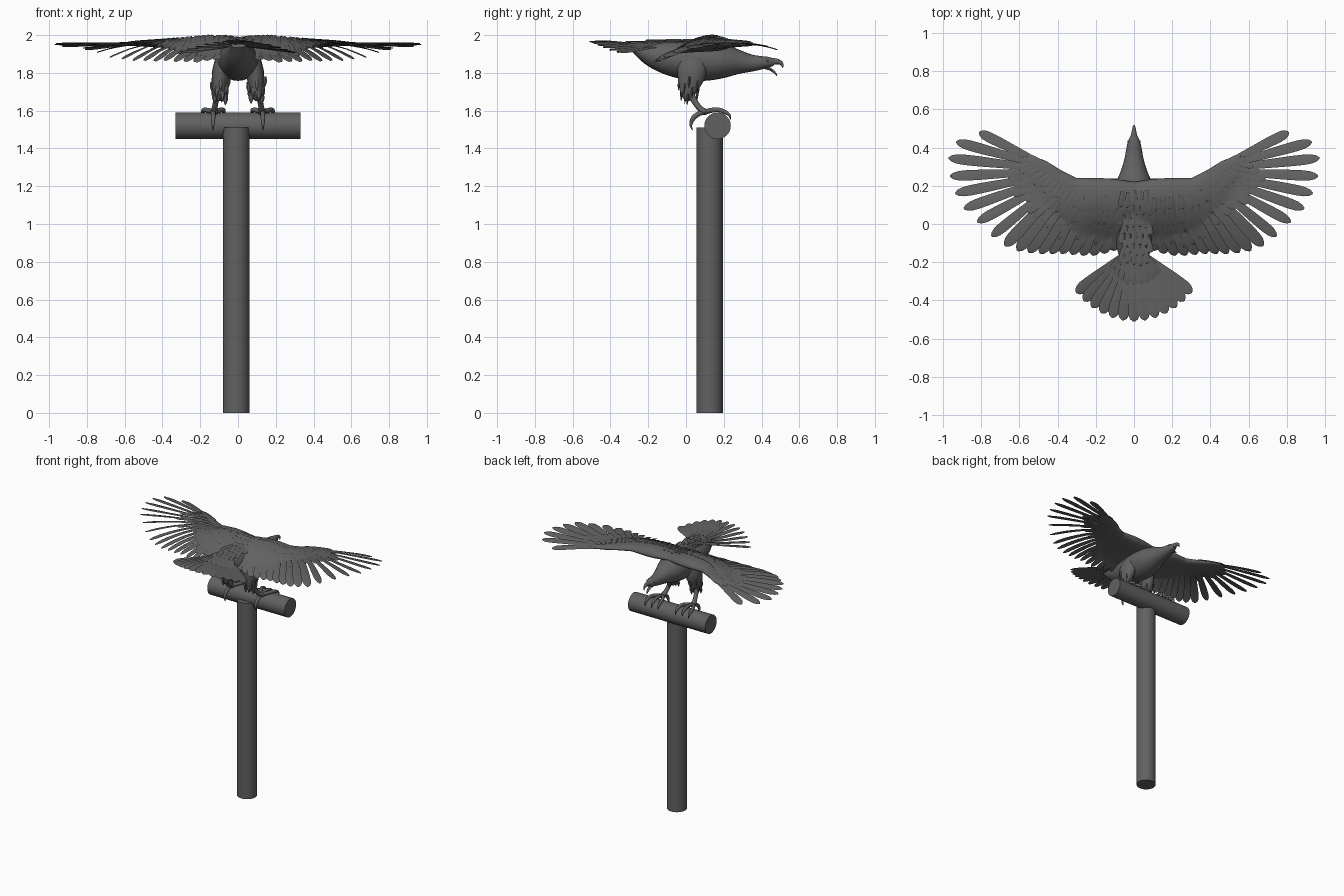
import bpy, bmesh, math, random
from mathutils import Vector

if "Cube" in bpy.data.objects:
    bpy.data.objects.remove(bpy.data.objects["Cube"])

random.seed(4)
grey = bpy.data.materials.new("dark grey")
grey.diffuse_color = (0.12, 0.12, 0.12, 1)
grey.use_nodes = True
grey.node_tree.nodes["Principled BSDF"].inputs["Base Color"].default_value = grey.diffuse_color


def finish(bm, name, angle=40):
    bmesh.ops.recalc_face_normals(bm, faces=bm.faces)
    me = bpy.data.meshes.new(name)
    bm.to_mesh(me)
    bm.free()
    me.materials.append(grey)
    ob = bpy.data.objects.new(name, me)
    bpy.context.collection.objects.link(ob)
    bpy.ops.object.select_all(action='DESELECT')
    ob.select_set(True)
    bpy.context.view_layer.objects.active = ob
    bpy.ops.object.shade_smooth_by_angle(angle=math.radians(angle))
    return ob


def loft(bm, rings):
    vs = [[bm.verts.new(p) for p in r] for r in rings]
    n = len(rings[0])
    for a, b in zip(vs, vs[1:]):
        for i in range(n):
            bm.faces.new((a[i], a[(i + 1) % n], b[(i + 1) % n], b[i]))
    bm.faces.new(vs[0])
    bm.faces.new(vs[-1])


def tube(bm, pts, n=12, sub=4):
    # smooth tube through (x, y, z, half width, half height)
    P = []
    for i in range(len(pts) - 1):
        q = [pts[max(i - 1, 0)], pts[i], pts[i + 1], pts[min(i + 2, len(pts) - 1)]]
        for k in range(sub):
            t = k / sub
            P.append([0.5 * (2 * b + (c - a) * t + (2 * a - 5 * b + 4 * c - d) * t * t
                             + (3 * b - a - 3 * c + d) * t ** 3) for a, b, c, d in zip(*q)])
    P.append(list(pts[-1]))
    rings = []
    for i, p in enumerate(P):
        d = (Vector(P[min(i + 1, len(P) - 1)][:3]) - Vector(P[max(i - 1, 0)][:3])).normalized()
        up = d.cross(Vector((1, 0, 0))).normalized()
        side = up.cross(d)
        c = Vector(p[:3])
        rx, rz = max(p[3], 0.001), max(p[4], 0.001)
        rings.append([c + side * rx * math.cos(a) + up * rz * math.sin(a)
                      for a in (2 * math.pi * j / n for j in range(n))])
    loft(bm, rings)


def feather(bm, s, base, tip, w, zfun, twist=0.006, n=10):
    # thin leaf with a central ridge that follows a height function
    b, t = Vector(base), Vector(tip)
    d = (t - b).normalized()
    side = Vector((-d.y, d.x))
    rings = []
    for i in range(n + 1):
        u = 1 - (1 - i / n) ** 1.5
        c = b.lerp(t, u)
        hw = 0.5 * w * (0.55 + 0.45 * min(u / 0.7, 1))
        if u > 0.84:
            hw *= max(1 - ((u - 0.84) / 0.16) ** 2, 0.02) ** 0.5
        z = zfun(c.x, c.y)
        l, r = c + side * hw, c - side * hw
        k = twist * hw / (0.5 * w)
        rings.append([(s * l.x, l.y, z - k), (s * c.x, c.y, z + 0.004),
                      (s * r.x, r.y, z + k), (s * c.x, c.y, z - 0.002)])
    loft(bm, rings)


# wing surface: camber plus arm thickness between leading and trailing edge
ARM = [(0, .22, -.10, .03), (.1, .235, -.08, .042), (.17, .24, -.07, .044), (.3, .24, -.05, .03),
       (.38, .28, .02, .023), (.46, .33, .1, .017), (.53, .355, .2, .012), (.585, .35, .28, .006)]


def arm(x):
    x = min(max(x, 0), .585)
    for a, b in zip(ARM, ARM[1:]):
        if x <= b[0]:
            t = (x - a[0]) / (b[0] - a[0])
            return [p + (q - p) * t for p, q in zip(a[1:], b[1:])]
    return ARM[-1][1:]


def camber(x, y):
    return 1.952 - 0.85 * max(0, .17 - y) ** 2 - 0.9 * max(0, y - .3) ** 2


def fat(t):
    t = min(max(t, 0), 1)
    return 2.6 * math.sqrt(t) * (1 - t)


def top(x, y):
    l, r, th = arm(x)
    return camber(x, y) + th * fat((l - y) / (l - r)) + 0.004


# perch: upright post and crossbar
def cylinder(name, loc, r, length, rot):
    bpy.ops.mesh.primitive_cylinder_add(vertices=48, radius=r, depth=length, location=loc, rotation=rot)
    ob = bpy.context.object
    ob.name = name
    ob.data.materials.append(grey)
    bpy.ops.object.shade_smooth_by_angle(angle=math.radians(40))


cylinder("perch_post", (-.01, .125, .755), .07, 1.51, (0, 0, 0))
cylinder("perch_crossbar", (0, .167, 1.52), .07, .66, (0, math.pi / 2, 0))

# body, neck and head
bm = bmesh.new()
tube(bm, [(0, -.30, 1.945, .04, .012), (0, -.2, 1.905, .07, .06), (0, -.1, 1.88, .095, .088),
          (0, 0, 1.868, .11, .103), (0, .1, 1.864, .112, .106), (0, .2, 1.862, .098, .09),
          (0, .28, 1.857, .068, .064), (0, .34, 1.852, .05, .047), (0, .39, 1.853, .041, .037),
          (0, .43, 1.856, .032, .03), (0, .462, 1.857, .018, .02)], 24)
finish(bm, "body")

# open hooked beak
bm = bmesh.new()
tube(bm, [(0, .44, 1.858, .02, .022), (0, .475, 1.861, .014, .016), (0, .5, 1.854, .009, .011),
          (0, .511, 1.838, .005, .006), (0, .509, 1.826, .001, .001)])
tube(bm, [(0, .41, 1.836, .02, .014), (0, .445, 1.82, .012, .008), (0, .468, 1.803, .008, .006),
          (0, .482, 1.786, .002, .002)])
finish(bm, "beak")

# eyes
bm = bmesh.new()
for s in (1, -1):
    r = bmesh.ops.create_uvsphere(bm, u_segments=12, v_segments=8, radius=.006)
    bmesh.ops.translate(bm, verts=r['verts'], vec=(s * .029, .432, 1.866))
finish(bm, "eyes")

# wings: arm, flight feathers and covert rows
TIPS = [(.81, .48), (.93, .43), (.97, .345), (.963, .25), (.935, .16), (.89, .08), (.82, .01),
        (.745, -.065), (.675, -.115), (.61, -.14), (.55, -.15), (.49, -.155), (.435, -.155),
        (.38, -.155), (.325, -.16), (.27, -.165), (.215, -.165), (.16, -.155), (.11, -.14)]
for s, word in ((1, "right"), (-1, "left")):
    bm = bmesh.new()
    rings = []
    for k in range(40):
        x = .585 * k / 39
        l, r, th = arm(x)
        ts = [(i / 10) ** 1.6 for i in range(11)]
        up = [(s * x, l + (r - l) * t, camber(x, l + (r - l) * t) + th * fat(t) + .002) for t in ts]
        lo = [(s * x, l + (r - l) * t, camber(x, l + (r - l) * t) - .8 * th * fat(t) - .002) for t in ts]
        rings.append(up + lo[::-1])
    loft(bm, rings)
    finish(bm, word + "_wing_arm", 60)

    bm = bmesh.new()
    for i, tip in enumerate(TIPS):
        if i < 8:
            base = (.50 - .012 * i, .325 - .017 * i)
        else:
            u = (i - 8) / 10
            base = (.40 - .32 * u, .18 - .1 * u)
        off = .003 * (i % 2)
        feather(bm, s, base, tip, .054 if i < 8 else .064, lambda x, y: camber(x, y) + off)
    feather(bm, s, (.38, .27), (.56, .355), .035, top)
    finish(bm, word + "_flight_feathers", 60)

    bm = bmesh.new()
    for start, length, count, w in ((.72, .13, 20, .045), (.5, .1, 22, .036), (.3, .08, 22, .03)):
        for i in range(count):
            x = .07 + .47 * i / (count - 1) + random.uniform(-.006, .006)
            l, r, th = arm(x)
            y = l + (r - l) * start
            a = math.radians(85 * max(0, (x - .2) / .36) ** 1.0)
            L = length * random.uniform(.85, 1.15)
            feather(bm, s, (x, y), (x + L * math.sin(a), y - L * math.cos(a)), w, top, .004, 7)
    finish(bm, word + "_wing_coverts", 60)

# fanned tail
bm = bmesh.new()
N = 13
for i in range(N):
    f = 2 * i / (N - 1) - 1
    a = math.radians(50 * f)
    L = .405 - .01 * abs(f)
    tip = (L * math.sin(a), -.105 - L * math.cos(a))
    base = (.05 * f, -.15 - .02 * math.cos(a))

    def tail_z(x, y, f=f):
        u = min(max((-.15 - y) / .25, 0), 1)
        return 1.94 + .022 * u - .06 * f * f * u + .003 * (1 - abs(f))
    feather(bm, 1, base, tip, .064, tail_z)
for i in range(9):
    f = i / 4 - 1
    a = math.radians(42 * f)
    feather(bm, 1, (.04 * f, -.13), (.2 * math.sin(a), -.13 - .19 * math.cos(a)), .045,
            lambda x, y: 1.965 - .7 * abs(x) ** 1.5, .004, 7)
finish(bm, "tail", 60)

# ruffled back feathers
bm = bmesh.new()
for j in range(7):
    for i in range(5):
        x = (i - 2 + .5 * (j % 2)) * .03
        y = .17 - .05 * j + random.uniform(-.01, .01)
        lift = random.uniform(.0, .006)
        feather(bm, 1, (x, y), (x * 1.15, y - .08), .034,
                lambda u, v: max(top(abs(u), v), 1.972 - abs(u) * .2) + lift, .004, 7)
finish(bm, "back_feathers", 60)

# legs, toes and claws
for s, word in ((1, "right"), (-1, "left")):
    bm = bmesh.new()
    tube(bm, [(s * .07, .035, 1.87, .05, .08), (s * .088, .03, 1.80, .05, .077),
              (s * .097, .018, 1.74, .041, .06), (s * .1, .012, 1.69, .033, .04),
              (s * .105, .018, 1.655, .016, .02)], 16)
    for k in range(14):
        a = k * 2.4
        z = 1.78 - .007 * k
        r = .043 - .001 * k
        x, y = s * .096 + r * math.cos(a), .02 + 1.35 * r * math.sin(a)
        tube(bm, [(x, y, z, .012, .006), (x, y - .003, z - .03, .014, .007),
                  (x, y - .006, z - .06, .001, .001)], 6, 2)
    finish(bm, word + "_thigh")

    bm = bmesh.new()
    tube(bm, [(s * .11, .025, 1.69, .018, .02), (s * .117, .045, 1.65, .015, .016),
              (s * .125, .075, 1.61, .016, .016), (s * .13, .105, 1.592, .024, .017)])
    for dx in (-.05, 0, .05):
        x = s * .13
        tube(bm, [(x, .1, 1.592, .013, .014), (x + dx * .6, .135, 1.602, .012, .013),
                  (x + dx, .175, 1.604, .012, .012), (x + dx * 1.1, .208, 1.592, .01, .011),
                  (x + dx * 1.1, .23, 1.575, .007, .007), (x + dx * 1.1, .236, 1.552, .001, .001)])
    tube(bm, [(s * .13, .105, 1.592, .014, .014), (s * .131, .07, 1.585, .013, .013),
              (s * .132, .04, 1.562, .012, .013), (s * .132, .027, 1.535, .009, .009),
              (s * .132, .028, 1.512, .005, .005), (s * .132, .037, 1.494, .001, .001)])
    finish(bm, word + "_foot")
